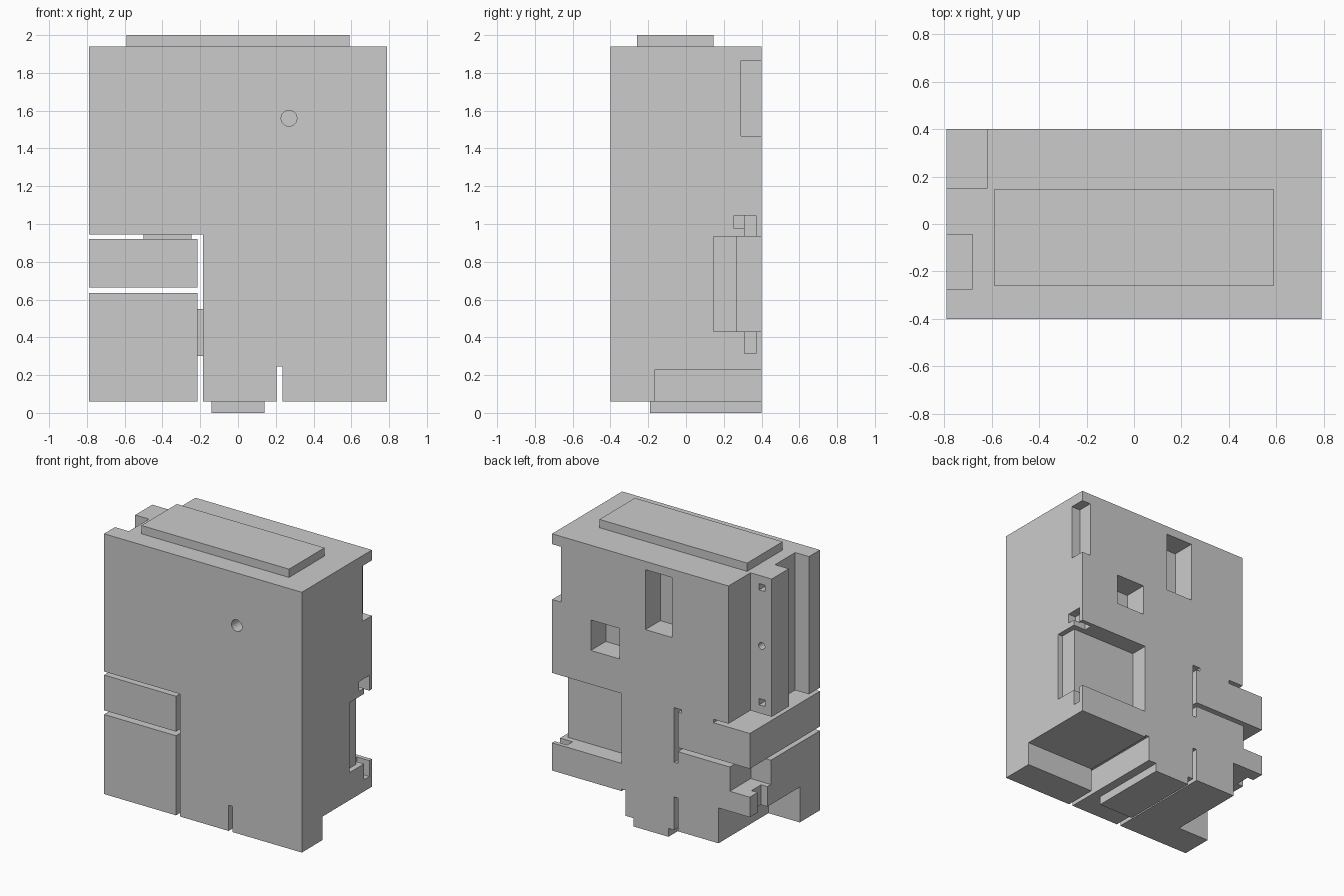
import bpy
import math


def box(name, x0, x1, y0, y1, z0, z1):
    """Axis-aligned block from its limits."""
    bpy.ops.mesh.primitive_cube_add(size=1)
    ob = bpy.context.object
    ob.name = name
    size = (x1 - x0, y1 - y0, z1 - z0)
    mid = ((x0 + x1) / 2, (y0 + y1) / 2, (z0 + z1) / 2)
    for v in ob.data.vertices:
        v.co = [v.co[i] * size[i] + mid[i] for i in range(3)]
    return ob


def bore(x, y, z, r, depth):
    """Round cutter along y, centred on y."""
    bpy.ops.mesh.primitive_cylinder_add(vertices=24, radius=r, depth=depth,
                                        location=(x, y, z), rotation=(math.pi / 2, 0, 0))
    return bpy.context.object


def cut(target, cutter):
    mod = target.modifiers.new("cut", 'BOOLEAN')
    mod.operation = 'DIFFERENCE'
    mod.solver = 'EXACT'
    mod.object = cutter
    bpy.context.view_layer.update()
    bpy.ops.object.select_all(action='DESELECT')
    bpy.context.view_layer.objects.active = target
    target.select_set(True)
    bpy.ops.object.modifier_apply(modifier=mod.name)
    bpy.data.objects.remove(cutter, do_unlink=True)


# Housing and its two raised plates
body = box("housing", -0.79, 0.79, -0.4, 0.4, 0.06, 1.94)
box("top_plate", -0.59, 0.59, -0.26, 0.145, 1.94, 2.0)
box("bottom_plate", -0.14, 0.14, -0.19, 0.4, 0.0, 0.06)

E = 0.9    # beyond the housing on every side
F = 0.1    # front limit of the bridges that hold the split blocks
cuts = [
    # Left side grooves open to the upper gap
    (-E, -0.62, 0.15, E, 0.92, 2.1),
    (-E, -0.68, -0.275, -0.045, 0.93, 2.1),
    # Upper gap, leaving a rear bridge
    (-E, -0.50, -E, E, 0.92, 0.945),
    (-0.51, -0.245, -E, F, 0.92, 0.945),
    (-0.245, -0.20, -E, E, 0.92, 0.945),
    # Vertical gap, leaving a rear bridge
    (-0.215, -0.185, -E, E, 0.55, 0.945),
    (-0.215, -0.185, -E, F, 0.29, 0.56),
    (-0.215, -0.185, -E, E, -0.1, 0.30),
    # Middle gap
    (-E, -0.20, -E, E, 0.635, 0.665),
    # Short lower slot and rear right undercut
    (0.205, 0.235, -E, E, -0.1, 0.245),
    (0.22, E, -0.165, E, -0.1, 0.23),
    # Rear left undercut and latch pockets
    (-E, -0.54, -0.17, E, -0.1, 0.315),
    (-E, -0.63, 0.16, E, 0.46, 0.65),
    (-E, -0.74, 0.20, 0.31, 0.30, 0.47),
    # Rear right recess, its side groove and clip slots
    (0.237, E, 0.27, E, 0.43, 0.935),
    (0.752, E, 0.145, 0.28, 0.43, 0.935),
    (0.69, E, 0.31, 0.37, 0.315, 0.44),
    (0.69, E, 0.31, 0.37, 0.925, 1.045),
    (0.73, E, 0.255, 0.32, 0.975, 1.044),
    # Upper rear corner notch
    (0.72, E, 0.29, E, 1.465, 1.865),
    # Rear windows
    (0.252, 0.48, 0.23, E, 1.18, 1.40),
    (-0.17, 0.044, 0.23, E, 1.447, 1.88),
    # Square holes in the left groove
    (-0.735, -0.69, 0.09, 0.2, 1.835, 1.88),
    (-0.735, -0.69, 0.09, 0.2, 1.005, 1.05),
]
for c in cuts:
    cut(body, box("cutter", *c))

# Round hole in the left groove and round hole in the front
cut(body, bore(-0.71, 0.15, 1.435, 0.025, 0.12))
cut(body, bore(0.27, -0.4, 1.56, 0.042, 0.2))
